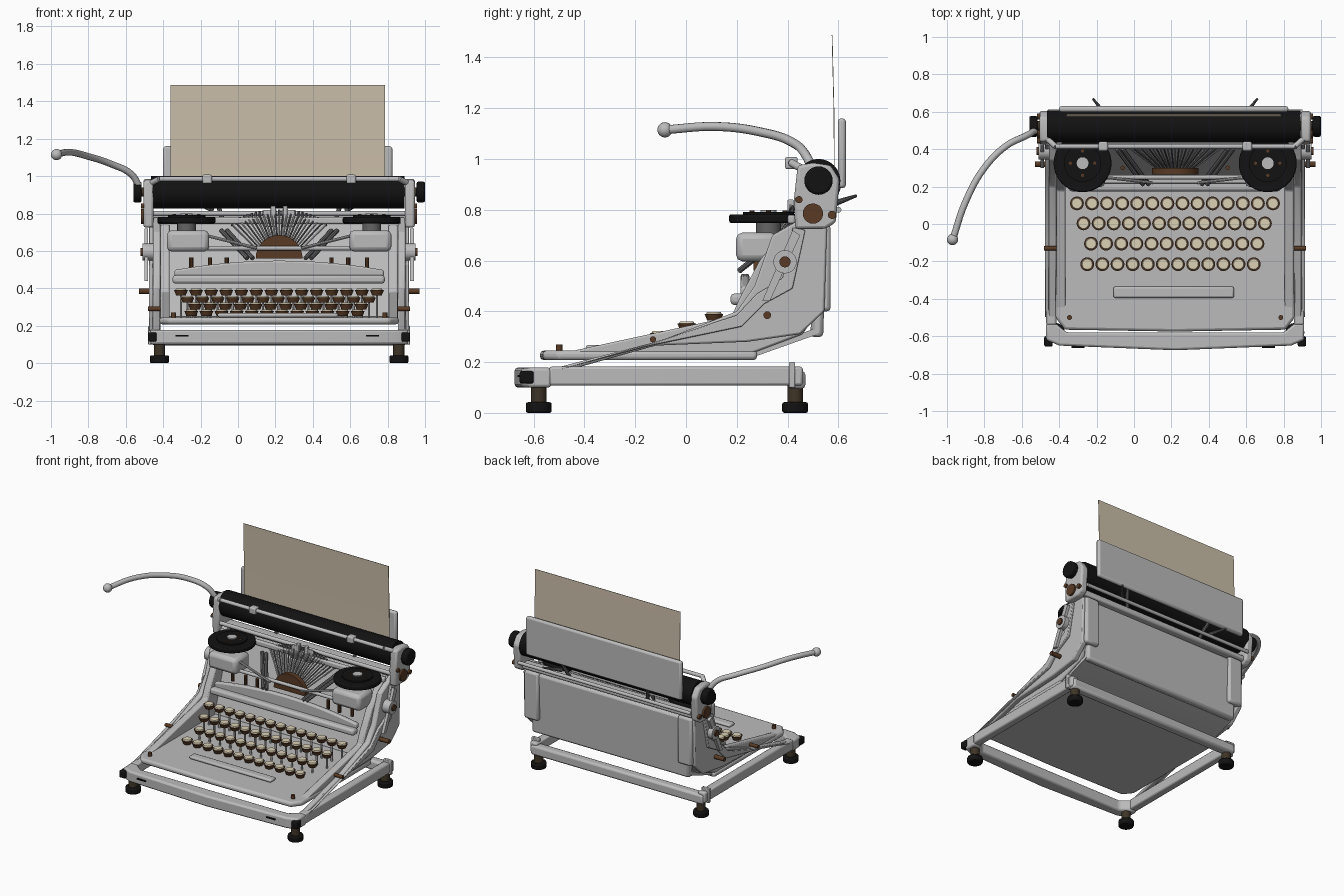
import bpy, bmesh, math
from mathutils import Vector

CX = 0.22  # centre line of the machine body


def material(name, rgb):
    m = bpy.data.materials.new(name)
    m.diffuse_color = (*rgb, 1)
    return m


GREY = material("light grey enamel", (0.5, 0.5, 0.5))
BLACK = material("black rubber", (0.006, 0.006, 0.006))
BROWN = material("brown metal", (0.1, 0.043, 0.018))
DARK = material("dark bronze", (0.05, 0.035, 0.02))
STEEL = material("dark steel", (0.13, 0.13, 0.13))
CREAM = material("cream key", (0.72, 0.64, 0.47))
PAPER = material("paper", (0.6, 0.52, 0.4))


def finish(name, bm, mat, bevel=0, segs=2):
    bmesh.ops.recalc_face_normals(bm, faces=bm.faces)
    me = bpy.data.meshes.new(name)
    bm.to_mesh(me)
    bm.free()
    ob = bpy.data.objects.new(name, me)
    bpy.context.collection.objects.link(ob)
    me.materials.append(mat)
    if bevel:
        b = ob.modifiers.new("bevel", 'BEVEL')
        b.width, b.segments, b.limit_method = bevel, segs, 'ANGLE'
    bpy.ops.object.select_all(action='DESELECT')
    ob.select_set(True)
    bpy.context.view_layer.objects.active = ob
    bpy.ops.object.shade_smooth_by_angle(angle=math.radians(35))
    return ob


def box(name, x, y, z, mat=GREY, bevel=0.0):
    bm = bmesh.new()
    bmesh.ops.create_cube(bm, size=1)
    for v in bm.verts:
        v.co = [(a + b) / 2 + c * (b - a) for (a, b), c in zip((x, y, z), v.co)]
    return finish(name, bm, mat, bevel)


def prism(name, pts, lo, hi, axis='X', mat=GREY, bevel=0.0):
    """Extrude an outline: (y, z) along X, or (x, y) along Z, or (x, z) along Y."""
    place = {'X': lambda p, t: (t, p[0], p[1]), 'Y': lambda p, t: (p[0], t, p[1]),
             'Z': lambda p, t: (p[0], p[1], t)}[axis]
    bm = bmesh.new()
    f = bm.faces.new([bm.verts.new(place(p, lo)) for p in pts])
    ext = bmesh.ops.extrude_face_region(bm, geom=[f])
    d = Vector(place((0, 0), hi - lo))
    bmesh.ops.translate(bm, vec=d, verts=[g for g in ext['geom'] if isinstance(g, bmesh.types.BMVert)])
    return finish(name, bm, mat, bevel)


def rod(name, a, b, r, mat=GREY, r2=None, n=20, bevel=0.0):
    a, b = Vector(a), Vector(b)
    bm = bmesh.new()
    bmesh.ops.create_cone(bm, cap_ends=True, segments=n, radius1=r, radius2=r if r2 is None else r2, depth=(b - a).length)
    q = (b - a).to_track_quat('Z', 'Y')
    for v in bm.verts:
        v.co = q @ v.co + (a + b) / 2
    return finish(name, bm, mat, bevel)


def tube(name, pts, r, mat=GREY):
    cu = bpy.data.curves.new(name, 'CURVE')
    cu.dimensions, cu.bevel_depth, cu.bevel_resolution, cu.use_fill_caps = '3D', r, 3, True
    sp = cu.splines.new('BEZIER')
    sp.bezier_points.add(len(pts) - 1)
    for bp, p in zip(sp.bezier_points, pts):
        bp.co = p
        bp.handle_left_type = bp.handle_right_type = 'AUTO'
    sp.resolution_u = 6
    ob = bpy.data.objects.new(name, cu)
    bpy.context.collection.objects.link(ob)
    cu.materials.append(mat)


def span(s, a, b):
    """x range at offsets a..b from the centre line, on side s."""
    return tuple(sorted((CX + s * a, CX + s * b)))


# Base frame: bowed front bar, rear bar, side rails and feet
front = [(-0.47, -0.53), (-0.47, -0.62), (-0.40, -0.65), (-0.15, -0.66), (CX, -0.675), (0.59, -0.66),
         (0.84, -0.65), (0.91, -0.62), (0.91, -0.53), (0.86, -0.53), (0.80, -0.58), (-0.36, -0.58), (-0.42, -0.53)]
prism("base_front_bar", front, 0.10, 0.178, 'Z', bevel=0.012)
box("base_rear_bar", (-0.46, 0.90), (0.405, 0.47), (0.095, 0.165), bevel=0.015)
for x in (-0.30, 0.72):
    box("front_slot", (x - 0.035, x + 0.035), (-0.664, -0.65), (0.142, 0.15), BLACK)
for s in (-1, 1):
    box("base_side_rail", span(s, 0.635, 0.69), (-0.54, 0.46), (0.108, 0.182), bevel=0.01)
    box("rail_bracket", span(s, 0.64, 0.70), (0.405, 0.43), (0.10, 0.2), bevel=0.004)
    box("corner_pad", span(s, 0.655, 0.70), (-0.655, -0.60), (0.115, 0.165), BLACK, 0.008)
    for y in (-0.58, 0.43):
        x = CX + s * 0.64
        rod("foot_stem", (x, y, 0.03), (x, y, 0.12), 0.03, DARK)
        rod("foot_pad", (x, y, 0), (x, y, 0.042), 0.051, BLACK, bevel=0.008)

# Keyboard deck and rear shell
deck = [(-0.42, 0.28), (-0.42, -0.50), (-0.37, -0.565), (CX, -0.575), (0.81, -0.565), (0.86, -0.50), (0.86, 0.28)]
prism("deck_plate", deck, 0.208, 0.245, 'Z', bevel=0.014)
prism("shell_bottom", [(0.22, 0.225), (0.28, 0.225), (0.52, 0.31), (0.50, 0.33)], -0.40, 0.84)
prism("back_panel", [(0.49, 0.298), (0.54, 0.298), (0.555, 0.73), (0.505, 0.73)], -0.40, 0.84, bevel=0.016)
prism("inner_back", [(0.26, 0.25), (0.28, 0.25), (0.44, 0.74), (0.42, 0.74)], -0.40, 0.84)

# Side walls, support arms and their screws
wedge = [(-0.50, 0.22), (0.22, 0.22), (0.46, 0.31), (0.52, 0.4), (0.52, 0.74), (0.40, 0.74),
         (0.29, 0.6), (0.21, 0.45), (0.18, 0.38), (-0.49, 0.235)]
arm = [(-0.56, 0.165), (-0.44, 0.175), (-0.12, 0.265), (0.24, 0.28), (0.45, 0.31), (0.545, 0.40), (0.555, 0.73),
       (0.48, 0.78), (0.41, 0.74), (0.34, 0.70), (0.27, 0.50), (0.20, 0.40), (-0.1, 0.285)]
strut = [(-0.50, 0.17), (-0.15, 0.262), (0.22, 0.34), (0.31, 0.43), (0.42, 0.49), (0.47, 0.72),
         (0.42, 0.73), (0.38, 0.53), (0.28, 0.47), (0.20, 0.385), (-0.12, 0.28)]
for s in (-1, 1):
    prism("side_wall", wedge, *span(s, 0.585, 0.635), bevel=0.01)
    prism("side_arm", arm, *span(s, 0.635, 0.675), bevel=0.008)
    prism("side_strut", strut, *span(s, 0.675, 0.695), bevel=0.004)
    box("back_flap", span(s, 0.55, 0.66), (0.515, 0.57), (0.40, 0.74), bevel=0.015)
    for n, y, z, r, far, m in (("pivot_disc", 0.39, 0.595, 0.046, 0.73, GREY), ("pivot_screw", 0.39, 0.595, 0.022, 0.74, BROWN),
                               ("arm_screw", 0.32, 0.385, 0.015, 0.75, BROWN), ("rail_screw", -0.13, 0.29, 0.012, 0.70, BROWN)):
        rod(n, (CX + s * 0.62, y, z), (CX + s * far, y, z), r, m)
    prism("carriage_side_link", [(0.30, 0.44), (0.33, 0.44), (0.45, 0.70), (0.42, 0.72)], *span(s, 0.70, 0.72))
    rod("deck_screw", (CX + s * 0.565, -0.50, 0.24), (CX + s * 0.565, -0.50, 0.27), 0.013, BROWN)
    # Ribbon boxes and spools
    box("spool_box", span(s, 0.375, 0.60), (0.197, 0.36), (0.597, 0.71), bevel=0.025)
    x, y = CX + s * 0.495, 0.325
    rod("spool_post", (x, y, 0.69), (x, y, 0.76), 0.05, STEEL)
    rod("ribbon_spool", (x, y, 0.748), (x, y, 0.782), 0.155, BLACK, n=40, bevel=0.008)
    rod("spool_rim", (x, y, 0.78), (x, y, 0.792), 0.10, BLACK, n=32)
    rod("spool_hub", (x, y, 0.78), (x, y, 0.80), 0.032, n=16)
    for k in range(4):
        a = math.pi / 2 * k
        px, py = x + 0.065 * math.cos(a), y + 0.065 * math.sin(a)
        rod("spool_rivet", (px, py, 0.78), (px, py, 0.797), 0.009, BROWN, n=8)

# Hood above the keys
box("hood_bar", (-0.35, 0.785), (0.175, 0.235), (0.425, 0.47), bevel=0.015)
arch = [(-0.34, 0.46)] + [(CX + 0.56 * t / 6, 0.548 - 0.05 * (t / 6) ** 2) for t in range(-6, 7)] + [(0.78, 0.46)]
prism("hood_arch", arch, 0.215, 0.25, 'Y', bevel=0.01)
rod("hood_cross_rod", (-0.2, 0.25, 0.615), (0.64, 0.25, 0.615), 0.012)
for x in (-0.25, -0.15, -0.06, 0.5, 0.59, 0.69):
    rod("hood_stud", (x, 0.30, 0.5), (x, 0.30, 0.565), 0.012, BROWN, n=10)

# Keys in four rows, with stems and levers, then the space bar
for y, z, x0, x1, n in ((0.11, 0.39, -0.305, 0.743, 14), (0.003, 0.352, -0.27, 0.70, 13),
                        (-0.105, 0.315, -0.23, 0.66, 12), (-0.215, 0.278, -0.25, 0.64, 12)):
    for i in range(n):
        x = x0 + (x1 - x0) * i / (n - 1)
        rod("key_stem", (x, y, 0.24), (x, y, z - 0.02), 0.007, n=6)
        rod("key_cup", (x, y, z - 0.027), (x, y, z), 0.026, BROWN, 0.037, n=20)
        rod("key_cap", (x, y, z - 0.002), (x, y, z + 0.008), 0.031, CREAM, 0.027, n=20)
box("space_bar", (-0.11, 0.535), (-0.395, -0.335), (0.245, 0.268), bevel=0.01)

# Type basket: segment, fan of type bars and flanks
seg = [(CX + 0.125 * math.cos(a), 0.56 + 0.125 * math.sin(a)) for a in [math.pi * k / 16 for k in range(17)]]
prism("type_segment", seg, 0.265, 0.30, 'Y', BROWN)
for k in range(-12, 13):
    t = k / 12
    rod("type_bar", (CX + 0.09 * t, 0.29, 0.64 - 0.06 * t * t), (CX + 0.25 * t, 0.41, 0.80 - 0.06 * t * t),
        0.005, STEEL if k % 2 else GREY, n=6)
    rod("type_head", (CX + 0.25 * t, 0.41, 0.795 - 0.06 * t * t), (CX + 0.25 * t, 0.42, 0.82 - 0.06 * t * t), 0.008, STEEL, n=6)
for s in (-1, 1):
    for w in (0, 0.03):
        rod("basket_flank", (CX + s * (0.14 + w), 0.21, 0.56), (CX + s * (0.28 + w), 0.40, 0.71), 0.012, STEEL, n=8)
    rod("basket_rod", (CX + s * 0.12, 0.22, 0.615), (CX + s * 0.38, 0.25, 0.68), 0.008, n=8)
    box("type_guide", span(s, 0.02, 0.045), (0.40, 0.425), (0.73, 0.84), bevel=0.004)
    box("guide_wing", span(s, 0.045, 0.085), (0.405, 0.42), (0.73, 0.82), bevel=0.004)

# Carriage rails, platen and knobs
box("front_rail", (-0.43, 0.87), (0.40, 0.43), (0.745, 0.78), bevel=0.008)
rod("upper_rail", (-0.48, 0.45, 0.80), (0.92, 0.45, 0.80), 0.014)
box("rear_rail", (-0.46, 0.90), (0.50, 0.57), (0.745, 0.785), bevel=0.012)
rod("rear_rod", (-0.46, 0.60, 0.80), (0.90, 0.60, 0.80), 0.012)
rod("platen", (-0.465, 0.522, 0.914), (0.89, 0.522, 0.914), 0.086, BLACK, n=40)
rod("platen_axle", (-0.56, 0.525, 0.915), (0.99, 0.525, 0.915), 0.025, DARK)
bracket = [(0.425, 0.84), (0.44, 0.975), (0.50, 0.985), (0.57, 0.975), (0.605, 0.92), (0.59, 0.75), (0.55, 0.725), (0.43, 0.725)]
for s in (-1, 1):
    prism("carriage_end", bracket, *span(s, 0.672, 0.725), bevel=0.012)
    rod("platen_knob", (CX + s * 0.735, 0.522, 0.915), (CX + s * 0.78, 0.522, 0.915), 0.056, BLACK, n=28, bevel=0.01)
    for n, y, z, r in (("end_screw", 0.50, 0.785, 0.04), ("small_screw", 0.575, 0.78, 0.016), ("upper_screw", 0.445, 0.84, 0.014)):
        rod(n, (CX + s * 0.70, y, z), (CX + s * 0.738, y, z), r, BROWN)
    # Rear prongs and struts of the paper rest
    rod("rear_prong", (CX + s * 0.36, 0.57, 0.82), (CX + s * 0.44, 0.67, 0.855), 0.014, STEEL, 0.006, n=10)
    rod("rest_strut", (CX + s * 0.30, 0.55, 0.76), (CX + s * 0.35, 0.61, 0.92), 0.012, STEEL, n=8)
    box("bail_clip", (CX + s * 0.385 - 0.025, CX + s * 0.385 + 0.025), (0.39, 0.44), (0.96, 1.008), bevel=0.008)
    rod("bail_end", (CX + s * 0.64, 0.415, 0.985), (CX + s * 0.69, 0.46, 0.96), 0.015)

# Paper bail, paper rest and sheet
rod("paper_bail", (-0.42, 0.415, 0.985), (0.86, 0.415, 0.985), 0.013)
box("paper_rest", (-0.40, 0.825), (0.598, 0.63), (0.885, 1.16), bevel=0.013)
prism("paper_sheet", [(0.583, 0.95), (0.581, 1.2), (0.574, 1.488), (0.577, 1.488), (0.584, 1.2), (0.586, 0.95)], -0.36, 0.785, mat=PAPER)

# Carriage return lever
path = [(-0.53, 0.50, 0.95), (-0.57, 0.475, 1.01), (-0.68, 0.42, 1.065), (-0.80, 0.30, 1.105), (-0.90, 0.12, 1.128), (-0.97, -0.085, 1.115)]
tube("return_lever", path, 0.018)
bm = bmesh.new()
bmesh.ops.create_uvsphere(bm, u_segments=20, v_segments=12, radius=0.03)
bmesh.ops.translate(bm, vec=(-0.97, -0.083, 1.115), verts=bm.verts)
finish("lever_ball", bm, GREY)
